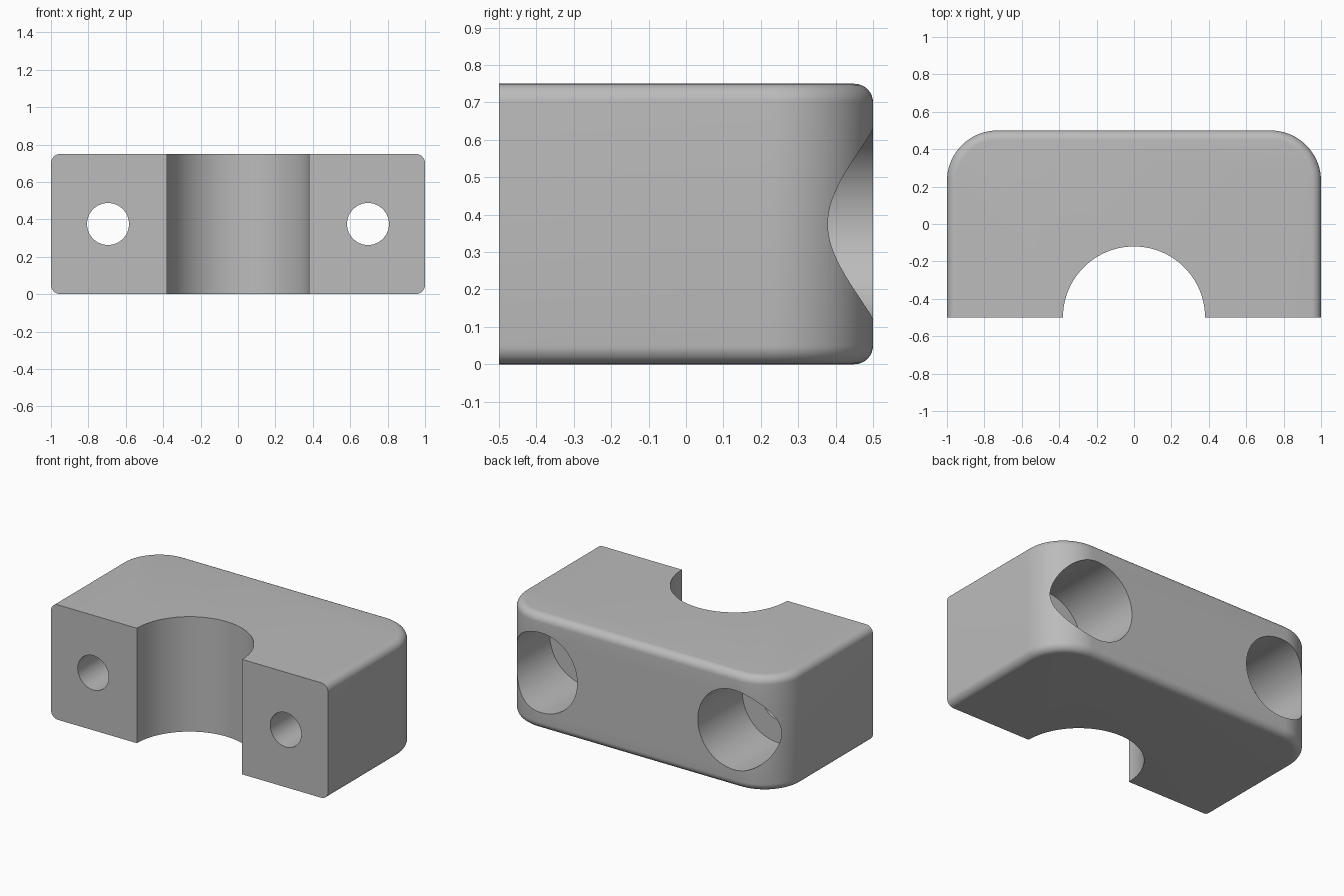
import bpy, bmesh, math
from mathutils import Matrix, Vector

if "Cube" in bpy.data.objects:
    bpy.data.objects.remove(bpy.data.objects["Cube"], do_unlink=True)

HEIGHT, CORNER, FILLET = 0.75, 0.27, 0.05
MID = HEIGHT / 2
BOLT_X = 0.695

grey = bpy.data.materials.new("plain grey")
grey.use_nodes = True
colour = (0.5, 0.5, 0.5, 1)
grey.diffuse_color = colour
grey.node_tree.nodes["Principled BSDF"].inputs["Base Color"].default_value = colour


def add_object(name, bm):
    mesh = bpy.data.meshes.new(name)
    bm.to_mesh(mesh)
    bm.free()
    mesh.materials.append(grey)
    obj = bpy.data.objects.new(name, mesh)
    bpy.context.collection.objects.link(obj)
    return obj


def cut_cylinder(target, radius, start, end):
    """Subtract a cylinder running from start to end."""
    start, end = Vector(start), Vector(end)
    axis = end - start
    turn = axis.to_track_quat("Z", "Y").to_matrix().to_4x4()
    bm = bmesh.new()
    bmesh.ops.create_cone(bm, cap_ends=True, segments=96, radius1=radius,
                          radius2=radius, depth=axis.length,
                          matrix=Matrix.Translation((start + end) / 2) @ turn)
    cutter = add_object("cutter", bm)
    cutter.hide_render = True
    mod = target.modifiers.new("cut", "BOOLEAN")
    mod.operation, mod.solver, mod.object = "DIFFERENCE", "EXACT", cutter
    bpy.context.view_layer.objects.active = target
    bpy.ops.object.modifier_apply(modifier=mod.name)
    bpy.data.objects.remove(cutter, do_unlink=True)


# Block outline: square front corners, large round back corners
outline = [(-1, -0.5), (1, -0.5)]
for side, first in ((1, 0), (-1, 90)):
    for i in range(25):
        a = math.radians(first + 90 * i / 24)
        outline.append((side * (1 - CORNER) + CORNER * math.cos(a),
                        0.5 - CORNER + CORNER * math.sin(a)))
bm = bmesh.new()
base = bm.faces.new([bm.verts.new((x, y, 0)) for x, y in outline])
top = bmesh.ops.extrude_face_region(bm, geom=[base])["geom"]
bmesh.ops.translate(bm, vec=(0, 0, HEIGHT),
                    verts=[v for v in top if isinstance(v, bmesh.types.BMVert)])
bmesh.ops.recalc_face_normals(bm, faces=bm.faces)

# Fillet the top and bottom rims everywhere but the front
rims = [e for e in bm.edges
        if abs(e.verts[0].co.z - e.verts[1].co.z) < 0.01
        and max(v.co.y for v in e.verts) > -0.49]
bmesh.ops.bevel(bm, geom=rims, offset=FILLET, offset_type="OFFSET",
                segments=8, profile=0.5, affect="EDGES")
clamp = add_object("clamp_block", bm)

# Half-round saddle, then bolt holes with deep counterbores from the back
cut_cylinder(clamp, 0.38, (0, -0.5, -0.2), (0, -0.5, HEIGHT + 0.2))
for x in (-BOLT_X, BOLT_X):
    cut_cylinder(clamp, 0.26, (x, 0.04, MID), (x, 0.8, MID))
    cut_cylinder(clamp, 0.112, (x, -0.8, MID), (x, 0.3, MID))

bpy.ops.object.select_all(action="DESELECT")
clamp.select_set(True)
bpy.context.view_layer.objects.active = clamp
bpy.ops.object.shade_smooth_by_angle(angle=math.radians(30))
